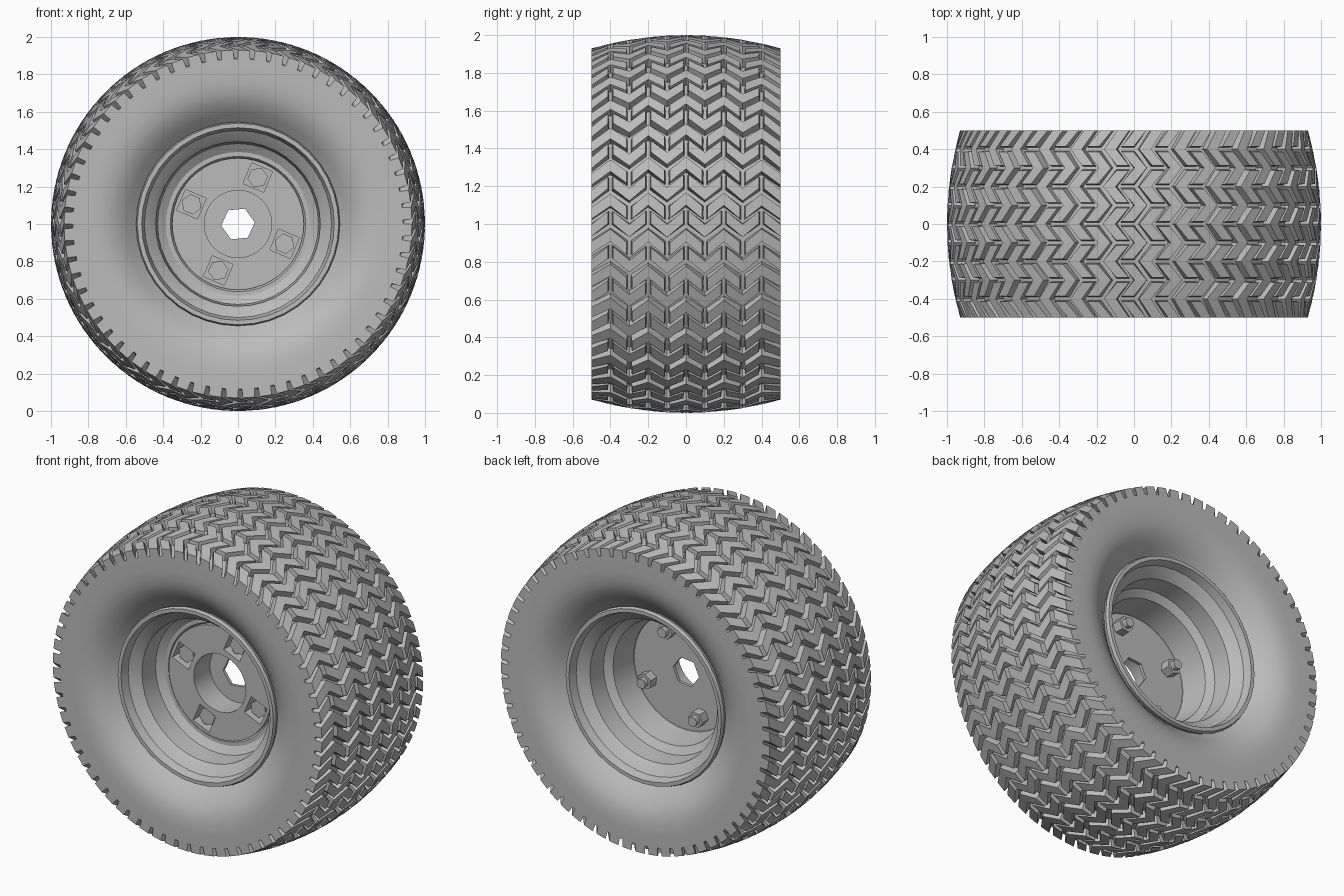
import bpy, bmesh, math
from math import cos, sin, pi, radians

if "Cube" in bpy.data.objects:
    bpy.data.objects.remove(bpy.data.objects["Cube"])

grey = bpy.data.materials.new("plain_grey")
grey.use_nodes = True
colour = (0.5, 0.5, 0.5, 1)
grey.diffuse_color = colour
grey.node_tree.nodes["Principled BSDF"].inputs["Base Color"].default_value = colour

CENTRE = 1.0       # axle height
HALF = 0.5         # half the tyre width
ROWS = 64          # tread rows round the tyre
DEPTH = 0.048      # tread depth


def polar(r, a, y):
    return (r * cos(a), y, CENTRE + r * sin(a))


def crown(y):
    return 1 - 0.07 * (y / HALF) ** 2


def finish(ob, angle):
    if not ob.data.materials:
        ob.data.materials.append(grey)
    bpy.ops.object.select_all(action='DESELECT')
    ob.select_set(True)
    bpy.context.view_layer.objects.active = ob
    if angle:
        bpy.ops.object.shade_smooth_by_angle(angle=radians(angle))
    return ob


def from_bmesh(name, bm, angle=0):
    bmesh.ops.recalc_face_normals(bm, faces=bm.faces)
    mesh = bpy.data.meshes.new(name)
    bm.to_mesh(mesh)
    bm.free()
    ob = bpy.data.objects.new(name, mesh)
    bpy.context.collection.objects.link(ob)
    return finish(ob, angle)


def lathe(name, profile, segments, angle):
    """Turn a closed (radius, y) loop round the axle."""
    bm = bmesh.new()
    rings = [[bm.verts.new(polar(r, 2 * pi * i / segments, y)) for r, y in profile]
             for i in range(segments)]
    n = len(profile)
    for i in range(segments):
        a, b = rings[i], rings[(i + 1) % segments]
        for j in range(n):
            k = (j + 1) % n
            bm.faces.new((a[j], a[k], b[k], b[j]))
    return from_bmesh(name, bm, angle)


def ngon(radius, sides, x=0, z=0, turn=0.0):
    return [(x + radius * cos(turn + 2 * pi * i / sides),
             z + radius * sin(turn + 2 * pi * i / sides)) for i in range(sides)]


def plate(name, outlines, front, back, angle=30):
    """Flat part with holes, facing the front, between two y positions."""
    curve = bpy.data.curves.new(name, 'CURVE')
    curve.dimensions = '2D'
    curve.fill_mode = 'BOTH'
    curve.extrude = (back - front) / 2
    for points in outlines:
        spline = curve.splines.new('POLY')
        spline.points.add(len(points) - 1)
        for p, (x, z) in zip(spline.points, points):
            p.co = (x, z, 0, 1)
        spline.use_cyclic_u = True
    ob = bpy.data.objects.new(name, curve)
    ob.location = (0, (front + back) / 2, CENTRE)
    ob.rotation_euler = (pi / 2, 0, 0)
    bpy.context.collection.objects.link(ob)
    finish(ob, 0)
    bpy.ops.object.convert(target='MESH')
    return finish(bpy.context.object, angle)


# Tyre carcass: groove floor across the crown, flat side walls dished to the rim
wall = [(0.51, 0.35), (0.53, 0.37), (0.56, 0.396), (0.59, 0.424), (0.62, 0.448),
        (0.66, 0.472), (0.70, 0.488), (0.75, 0.497), (0.80, HALF)]
floor = [(crown(y) - DEPTH, y) for y in [HALF * (i / 8 - 1) for i in range(17)]]
tyre = [(r, -d) for r, d in wall] + floor + [(r, d) for r, d in reversed(wall)]
lathe("tyre_carcass", tyre, 128, 40)

# Tread blocks: nested zigzag rows, staggered by half a block in every other row
bm = bmesh.new()


def zigzag(y):
    phase = abs(y) % 0.2
    return 0.036 - 0.72 * min(phase, 0.2 - phase)


def tread_block(row, start, end):
    mid = (start + end) / 2
    ys = [start, mid, end] if end - start > 0.15 else [start, end]
    layers = []
    for top in (False, True):
        half = 0.034 if top else 0.039
        gap = 0.014 if top else 0.008
        loop = []
        for side, order in ((-1, ys), (1, ys[::-1])):
            for y in order:
                inset = y
                if y != mid and abs(y) < HALF - 0.001:
                    inset = y + (gap if y < mid else -gap)
                r = crown(inset) - (0 if top else DEPTH + 0.006)
                a = 2 * pi * row / ROWS + zigzag(y) + side * half
                loop.append(bm.verts.new(polar(r, a, inset)))
        layers.append(loop)
    low, high = layers
    n = len(low)
    for i in range(n):
        k = (i + 1) % n
        bm.faces.new((low[i], low[k], high[k], high[i]))
    # Cap strips bend across the block along the crown
    for loop in layers:
        for i in range(n // 2 - 1):
            bm.faces.new((loop[i], loop[i + 1], loop[n - 2 - i], loop[n - 1 - i]))


for row in range(ROWS):
    first = -0.5 if row % 2 else -0.6
    for c in range(6 - row % 2):
        start = round(first + 0.2 * c, 3)
        tread_block(row, max(start, -HALF), min(round(start + 0.2, 3), HALF))
from_bmesh("tread_blocks", bm)

# Stepped steel rim: deep on the back, shallower on the front
steps = [(0.53, 0.36), (0.545, 0.40), (0.538, 0.42), (0.515, 0.42), (0.50, 0.37),
         (0.46, 0.34), (0.44, 0.32), (0.43, 0.20), (0.385, 0.17)]
front_steps = steps + [(0.362, 0.17), (0.35, 0.15)]
back_steps = steps + [(0.362, 0), (0.35, -0.01)]
lathe("rim", [(r, -d) for r, d in front_steps] + [(r, d) for r, d in reversed(back_steps)],
      40, 25)

# Hub: thick face with a round well and four square pockets, thin floor with hex bore
bolt_turns = [radians(67 + 90 * i) for i in range(4)]
bolt_spots = [(0.27 * cos(a), 0.27 * sin(a)) for a in bolt_turns]
pockets = [ngon(0.085, 4, x, z, a + pi / 4) for a, (x, z) in zip(bolt_turns, bolt_spots)]
plate("hub_face", [ngon(0.352, 48), ngon(0.18, 40)] + pockets, -0.18, -0.02)
plate("hub_floor", [ngon(0.358, 48), ngon(0.09, 6, turn=0.1)], -0.02, 0)

# Wheel bolts: pocket seat, head in the front, nut and stud end on the back
for i, (a, (x, z)) in enumerate(zip(bolt_turns, bolt_spots), 1):
    plate(f"pocket_seat_{i}", [ngon(0.086, 4, x, z, a + pi / 4)], -0.10, -0.01)
    plate(f"bolt_head_{i}", [ngon(0.055, 6, x, z, a)], -0.155, -0.09)
    plate(f"bolt_nut_{i}", [ngon(0.05, 6, x, z, a)], -0.01, 0.06)
    plate(f"bolt_stud_{i}", [ngon(0.03, 12, x, z)], 0.05, 0.09)
